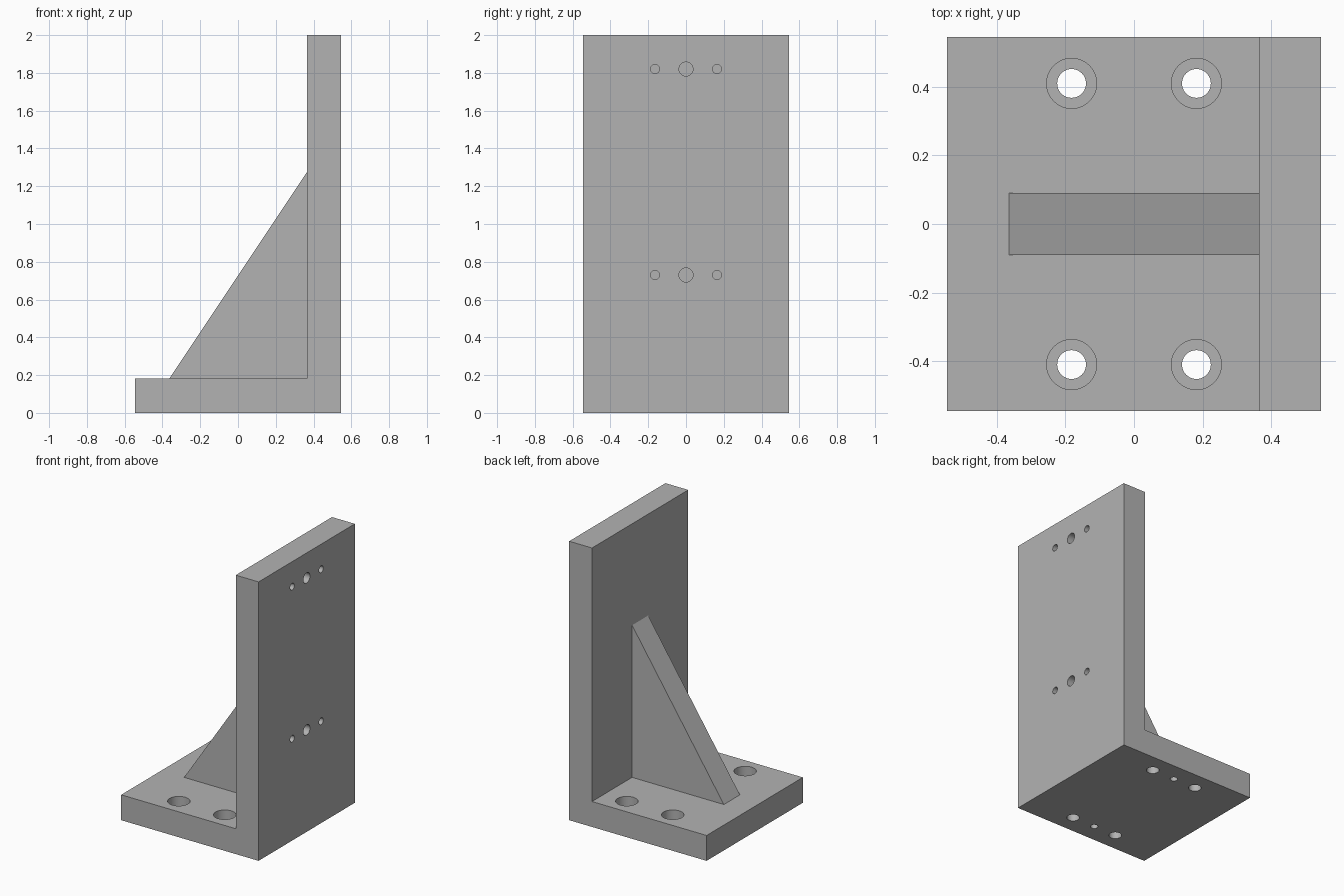
import bpy, bmesh, math
from mathutils import Vector

cube = bpy.data.objects.get("Cube")
if cube:
    bpy.data.objects.remove(cube, do_unlink=True)

HALF = 0.545     # half of the plate width
INNER = 0.364    # inner face of the upright plate
THICK = 0.182    # plate thickness

steel = bpy.data.materials.new("plain_grey")
steel.use_nodes = True
GREY = (0.45, 0.45, 0.45, 1)
steel.diffuse_color = GREY
steel.node_tree.nodes["Principled BSDF"].inputs["Base Color"].default_value = GREY


def make_object(name, bm):
    bmesh.ops.recalc_face_normals(bm, faces=bm.faces)
    mesh = bpy.data.meshes.new(name)
    bm.to_mesh(mesh)
    bm.free()
    mesh.materials.append(steel)
    obj = bpy.data.objects.new(name, mesh)
    bpy.context.collection.objects.link(obj)
    return obj


def extrude_profile(name, points, half_width):
    """Extrude an XZ outline symmetrically along Y."""
    bm = bmesh.new()
    face = bm.faces.new([bm.verts.new((x, -half_width, z)) for x, z in points])
    ext = bmesh.ops.extrude_face_region(bm, geom=[face])["geom"]
    verts = [v for v in ext if isinstance(v, bmesh.types.BMVert)]
    bmesh.ops.translate(bm, verts=verts, vec=(0, 2 * half_width, 0))
    return make_object(name, bm)


def drill(target, start, end, radius):
    """Cut a round hole from start to end."""
    start, end = Vector(start), Vector(end)
    axis = end - start
    bm = bmesh.new()
    bmesh.ops.create_cone(bm, cap_ends=True, segments=48, radius1=radius,
                          radius2=radius, depth=axis.length)
    bm.transform(axis.to_track_quat("Z", "Y").to_matrix().to_4x4())
    bmesh.ops.translate(bm, verts=bm.verts, vec=(start + end) / 2)
    cutter = make_object("hole_cutter", bm)
    cutter.hide_render = True
    mod = target.modifiers.new("hole", "BOOLEAN")
    mod.operation, mod.solver, mod.object = "DIFFERENCE", "EXACT", cutter
    bpy.context.view_layer.objects.active = target
    bpy.ops.object.modifier_apply(modifier=mod.name)
    bpy.data.objects.remove(cutter, do_unlink=True)


# L-shaped body: base plate and upright plate in one piece
body = extrude_profile("angle_plate", [
    (-HALF, 0), (HALF, 0), (HALF, 2), (INNER, 2), (INNER, THICK), (-HALF, THICK)], HALF)

# Counterbored mounting holes and blind dowel holes in the base
for y in (-0.41, 0.41):
    for x in (-0.182, 0.182):
        drill(body, (x, y, -0.1), (x, y, 0.3), 0.042)
        drill(body, (x, y, 0.07), (x, y, 0.3), 0.073)
    drill(body, (0, y, -0.1), (0, y, 0.11), 0.025)

# Blind holes in the outer face of the upright
for z in (0.73, 1.82):
    for y, radius in ((-0.164, 0.024), (0, 0.037), (0.164, 0.024)):
        drill(body, (HALF + 0.1, y, z), (HALF - 0.12, y, z), radius)

# Triangular stiffening rib
rib = extrude_profile("stiffening_rib", [
    (-INNER, THICK), (INNER, THICK), (INNER, 1.273)], 0.091)

# Smooth hole walls, sharp plate edges
for obj in bpy.context.selected_objects:
    obj.select_set(False)
body.select_set(True)
bpy.context.view_layer.objects.active = body
bpy.ops.object.shade_smooth_by_angle(angle=math.radians(30))
